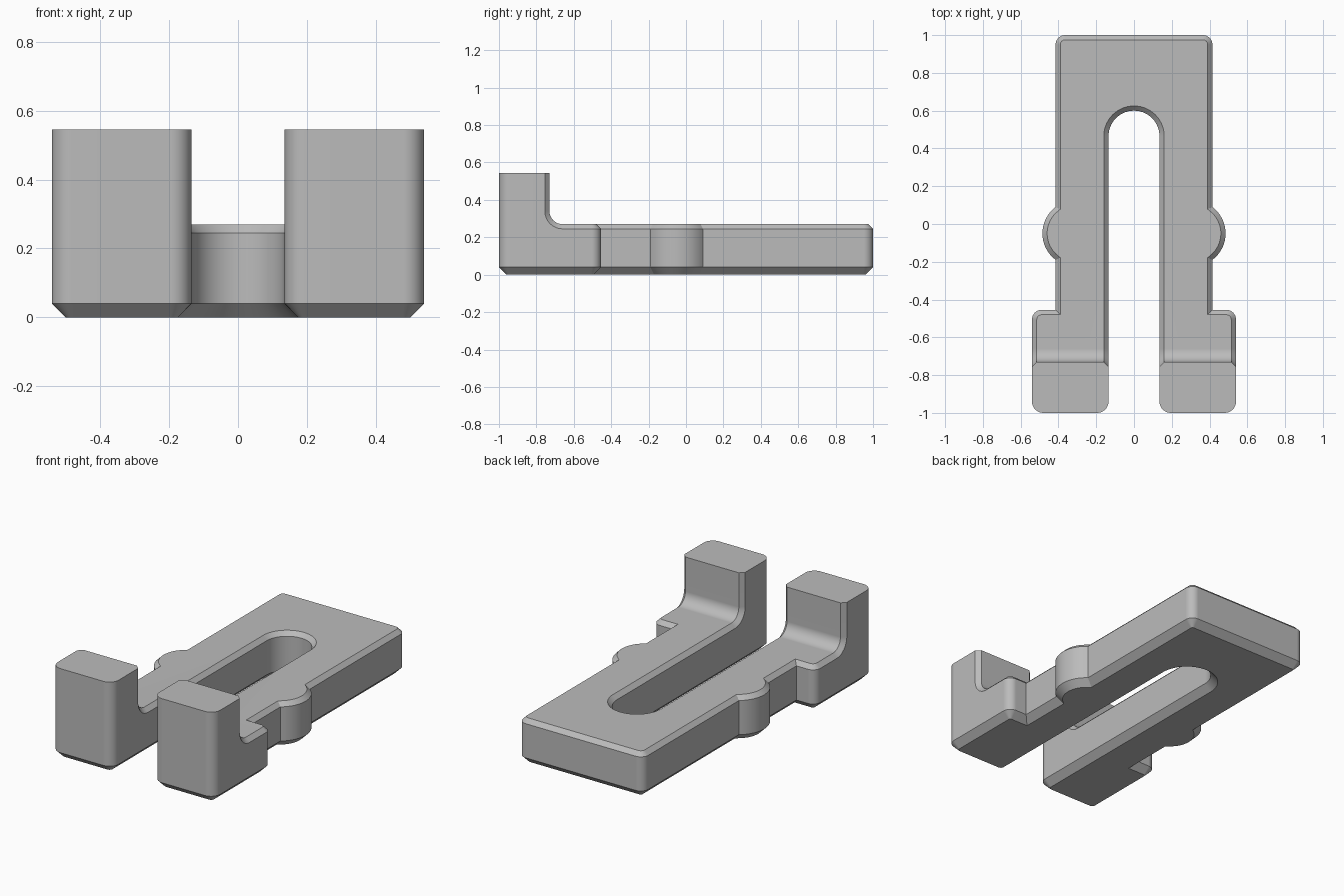
import bpy
import bmesh
from math import sin, cos, radians
from mathutils import Vector

cube = bpy.data.objects.get("Cube")
if cube:
    bpy.data.objects.remove(cube, do_unlink=True)

BASE_CHAMFER, RIM_CHAMFER = 0.04, 0.025
PLATE_TOP, POST_TOP = 0.27, 0.545
FILLET_Y, FILLET_Z, FILLET_R = -0.66, 0.34, 0.07
RIM_R = FILLET_R + RIM_CHAMFER
STEPS = 8
SIDE, FOOT, SLOT = 0.415, 0.54, 0.135


def arc(cx, cy, r, start, end, n=8):
    angles = [radians(start + (end - start) * i / n) for i in range(n + 1)]
    return [Vector((cx + r * cos(a), cy + r * sin(a))) for a in angles]


def inset(path, d):
    """Move an open half outline inwards; both ends lie on the mirror plane."""
    flip = lambda p: Vector((-p.x, p.y))
    pts = [flip(path[1])] + path + [flip(path[-2])]
    out = []
    for a, b, c in zip(pts, pts[1:], pts[2:]):
        u, v = (b - a).normalized(), (c - b).normalized()
        n, m = Vector((u.y, -u.x)), Vector((v.y, -v.x))
        out.append(b + (n + m) * d / (1 + n.dot(m)))
    return out


# Half outline, clockwise from the back centre to the end of the slot
fillet = [radians(90 * i / STEPS) for i in range(STEPS + 1)]
back = [Vector((0, 1))] + arc(SIDE - 0.05, 0.95, 0.05, 90, 0)
back += arc(0.31, -0.05, 0.175, 53.13, -53.13, 16)
back += [Vector((SIDE, -0.455))] + arc(FOOT - 0.05, -0.505, 0.05, 90, 0)
outer_fillet = [Vector((FOOT, FILLET_Y - RIM_R * sin(t))) for t in fillet]
front = arc(FOOT - 0.06, -0.94, 0.06, 0, -90)
front += arc(SLOT + 0.06, -0.94, 0.06, 270, 180)
inner_fillet = [Vector((SLOT, p.y)) for p in reversed(outer_fillet)]
slot = arc(0, 0.465, SLOT, 0, 90, 14)
path = back + outer_fillet + front + inner_fillet + slot

o0 = len(back)                    # start of the outer fillet
o1 = o0 + STEPS                   # outer back corner of the post
i1 = o1 + len(front) + 1          # inner back corner of the post
i0 = i1 + STEPS                   # end of the inner fillet
last = len(path) - 1

bm = bmesh.new()


def vert(p, z):
    return bm.verts.new((p.x, p.y, z))


# Rim heights and the inset rim, both following the concave fillet
heights = [PLATE_TOP - RIM_CHAMFER] * len(path)
for k, t in enumerate(fillet):
    heights[o0 + k] = heights[i0 - k] = FILLET_Z - RIM_R * cos(t)
inner_path = inset(path, RIM_CHAMFER)
inner_heights = [PLATE_TOP] * len(path)
for k, t in enumerate(fillet):
    for j in (o0 + k, i0 - k):
        inner_path[j].y = FILLET_Y - FILLET_R * sin(t)
        inner_heights[j] = FILLET_Z - FILLET_R * cos(t)

floor = [vert(p, 0) for p in inset(path, BASE_CHAMFER)]
wall = [vert(p, BASE_CHAMFER) for p in path]
rim = [vert(p, z) for p, z in zip(path, heights)]
inner = [vert(p, z) for p, z in zip(inner_path, inner_heights)]
post = {j: vert(path[j], POST_TOP) for j in range(o1, i1 + 1)}
post_back = {j: vert(inner_path[j], POST_TOP) for j in (o1, i1)}

# Underside, base chamfer, walls and rim chamfer
bm.faces.new(floor)
for j in range(last):
    bm.faces.new((floor[j], floor[j + 1], wall[j + 1], wall[j]))
    if o1 <= j < i1:
        bm.faces.new((wall[j], wall[j + 1], post[j + 1], post[j]))
    else:
        bm.faces.new((wall[j], wall[j + 1], rim[j + 1], rim[j]))
        bm.faces.new((rim[j], rim[j + 1], inner[j + 1], inner[j]))

# Plate top, fillet strips and the upright post
bm.faces.new(inner[:o0 + 1] + inner[i0:])
for k in range(STEPS):
    bm.faces.new((inner[o0 + k], inner[o0 + k + 1],
                  inner[i0 - k - 1], inner[i0 - k]))
bm.faces.new((inner[o1], post_back[o1], post_back[i1], inner[i1]))
for j in (o1, i1):
    bm.faces.new((rim[j], post[j], post_back[j], inner[j]))
bm.faces.new(list(post.values()) + [post_back[i1], post_back[o1]])

# Drop rim points that only lay inside the post
bmesh.ops.delete(bm, geom=[v for v in bm.verts if not v.link_faces],
                 context='VERTS')
bmesh.ops.recalc_face_normals(bm, faces=bm.faces)
top_face = max(bm.faces, key=lambda f: f.calc_center_median().z)
if top_face.normal.z < 0:
    bmesh.ops.reverse_faces(bm, faces=bm.faces)

mesh = bpy.data.meshes.new("forked_clip")
bm.to_mesh(mesh)
bm.free()
clip = bpy.data.objects.new("forked_clip", mesh)
bpy.context.collection.objects.link(clip)

# Plain grey
grey = bpy.data.materials.new("plain_grey")
grey.use_nodes = True
colour = (0.5, 0.5, 0.5, 1)
grey.diffuse_color = colour
grey.node_tree.nodes["Principled BSDF"].inputs["Base Color"].default_value = colour
mesh.materials.append(grey)

# Smooth curves, sharp chamfers, mirrored other half
bpy.ops.object.select_all(action='DESELECT')
clip.select_set(True)
bpy.context.view_layer.objects.active = clip
bpy.ops.object.shade_smooth_by_angle(angle=radians(30))
mirror = clip.modifiers.new("mirror", 'MIRROR')
mirror.use_clip = True
mirror.merge_threshold = 0.0005
normals = clip.modifiers.new("even_shading", 'WEIGHTED_NORMAL')
normals.keep_sharp = True
